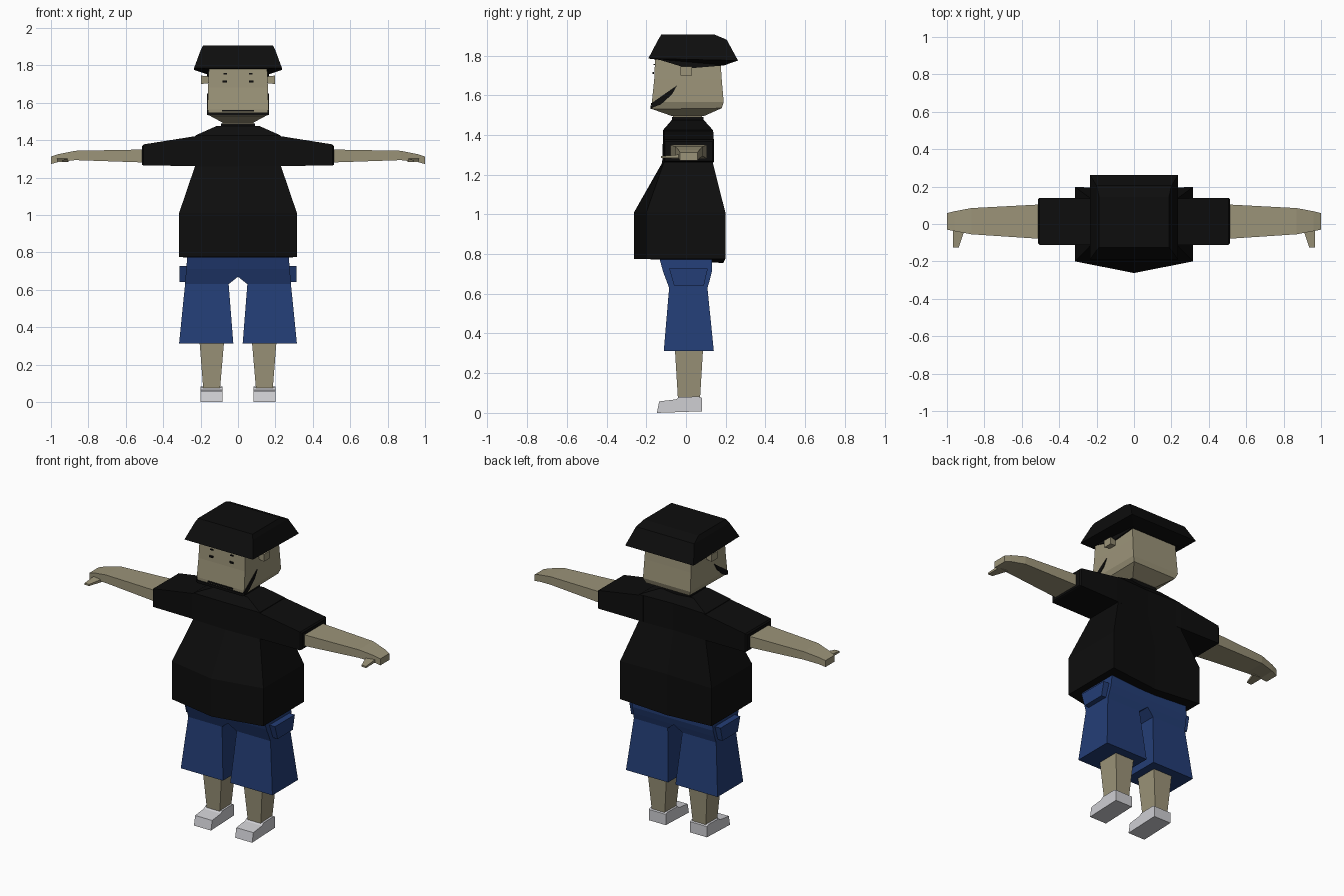
import bpy, bmesh

if "Cube" in bpy.data.objects:
    bpy.data.objects.remove(bpy.data.objects["Cube"])


def material(name, rgb):
    m = bpy.data.materials.new(name)
    m.diffuse_color = (*rgb, 1)
    m.use_nodes = True
    m.node_tree.nodes["Principled BSDF"].inputs["Base Color"].default_value = m.diffuse_color
    return m


SKIN = material("skin", (0.33, 0.295, 0.19))
BLACK = material("black cloth", (0.004, 0.004, 0.004))
BLUE = material("blue denim", (0.017, 0.047, 0.18))
WHITE = material("shoe white", (0.62, 0.62, 0.65))


def loft(name, rings, mat, mirror=False):
    """Skin a closed, flat-shaded shape over matching rings of points."""
    bm = bmesh.new()
    vs = [[bm.verts.new(p) for p in ring] for ring in rings]
    n = len(vs[0])
    for a, b in zip(vs, vs[1:]):
        for i in range(n):
            j = (i + 1) % n
            bm.faces.new((a[i], a[j], b[j], b[i]))
    bm.faces.new(vs[0][::-1])
    bm.faces.new(vs[-1])
    bmesh.ops.recalc_face_normals(bm, faces=bm.faces)
    me = bpy.data.meshes.new(name)
    bm.to_mesh(me)
    bm.free()
    me.materials.append(mat)
    ob = bpy.data.objects.new(name, me)
    bpy.context.collection.objects.link(ob)
    if mirror:
        ob.modifiers.new("mirror", 'MIRROR').use_axis[0] = True
    return ob


def flat(z, x0, x1, y0, y1, zb=None):
    """Horizontal rectangle; zb sets another height for the back edge."""
    zb = z if zb is None else zb
    return [(x0, y0, z), (x1, y0, z), (x1, y1, zb), (x0, y1, zb)]


def upright(x, y0, y1, z0, z1):
    """Rectangle across the arm at x."""
    return [(x, y0, z0), (x, y1, z0), (x, y1, z1), (x, y0, z1)]


def side_prism(name, outline, x0, x1, mat):
    """Extrude a (y, z) outline along x, mirrored to both sides."""
    return loft(name, [[(x, y, z) for y, z in outline] for x in (x0, x1)], mat, True)


def box(name, x0, x1, y0, y1, z0, z1, mat, mirror=False):
    return loft(name, [flat(z0, x0, x1, y0, y1), flat(z1, x0, x1, y0, y1)], mat, mirror)


# Head and neck
loft("head", [flat(1.495, -.085, .085, -.07, .09),
              flat(1.53, -.15, .15, -.17, .18, 1.535),
              flat(1.565, -.163, .163, -.172, .19),
              flat(1.68, -.16, .16, -.16, .18),
              flat(1.80, -.155, .155, -.155, .172)], SKIN)
box("neck", -.083, .083, -.065, .08, 1.44, 1.51, SKIN)
loft("ear", [upright(.15, -.02, .025, 1.705, 1.74),
             upright(.197, -.027, .03, 1.70, 1.745)], SKIN, True)

# Hair with flared rim and a point in front of each ear
loft("hair", [flat(1.78, -.16, .16, -.15, .19, 1.75),
              flat(1.785, -.235, .235, -.19, .262, 1.775),
              flat(1.88, -.2, .2, -.14, .205),
              flat(1.905, -.187, .187, -.125, .145)], BLACK)
side_prism("side_hair", [(-.155, 1.785), (.01, 1.735), (.19, 1.75), (.19, 1.79)],
           .156, .165, BLACK)

# Face details
box("eye", .058, .082, -.168, -.16, 1.708, 1.718, BLACK, True)
box("brow", .06, .078, -.164, -.156, 1.752, 1.758, BLACK, True)
box("mouth", -.085, .085, -.176, -.168, 1.552, 1.562, BLACK)
box("chin_beard", -.158, .158, -.178, -.168, 1.532, 1.548, BLACK)
side_prism("jaw_beard", [(-.176, 1.535), (-.174, 1.56), (-.045, 1.65), (-.07, 1.605),
                         (-.125, 1.555)], .158, .166, BLACK)


# Shirt body: six-sided rings with a belly point in front
def torso_ring(z, w, corner, belly, back, z_back=None):
    return [(-w, corner, z), (0, belly, z), (w, corner, z),
            (w, back, z), (0, back - .01, z_back or z), (-w, back, z)]


loft("shirt_body", [torso_ring(.775, .315, -.2, -.262, .198, .755),
                    torso_ring(1.01, .315, -.2, -.262, .198),
                    torso_ring(1.26, .23, -.112, -.12, .135),
                    torso_ring(1.425, .228, -.112, -.115, .135),
                    torso_ring(1.475, .115, -.07, -.072, .09)], BLACK)
box("collar", -.09, .09, -.07, .088, 1.45, 1.49, BLACK)
loft("sleeve", [upright(.2, -.11, .135, 1.262, 1.425),
                upright(.235, -.112, .137, 1.262, 1.42),
                upright(.505, -.112, .14, 1.264, 1.377),
                upright(.512, -.105, .133, 1.268, 1.368)], BLACK, True)

# Arms, hands and thumbs
loft("arm", [upright(.49, -.08, .105, 1.28, 1.35),
             upright(.87, -.055, .085, 1.293, 1.343),
             upright(.96, -.038, .068, 1.283, 1.325),
             upright(1.0, -.03, .058, 1.272, 1.312)], SKIN, True)
loft("thumb", [[(.905, -.03, 1.283), (.967, -.03, 1.283),
                (.967, -.03, 1.302), (.905, -.03, 1.302)],
               [(.937, -.125, 1.283), (.968, -.125, 1.283),
                (.968, -.125, 1.293), (.937, -.125, 1.293)]], SKIN, True)

# Shorts with side pockets
loft("shorts", [flat(.312, .025, .315, -.112, .14),
                flat(.63, .05, .283, -.085, .108),
                flat(.67, 0, .28, -.1, .12),
                flat(.71, 0, .277, -.115, .13),
                flat(.79, 0, .27, -.137, .132)], BLUE, True)
side_prism("pocket", [(-.06, .642), (.09, .642), (.11, .728), (-.085, .728)],
           .26, .314, BLUE)

# Legs and shoes
loft("leg", [flat(.06, .097, .185, -.04, .07),
             flat(.34, .073, .207, -.057, .087)], SKIN, True)
side_prism("shoe", [(-.147, 0), (.08, .008), (.08, .075), (.065, .082), (-.035, .08),
                    (-.05, .068), (-.135, .058)], .083, .2, WHITE)
